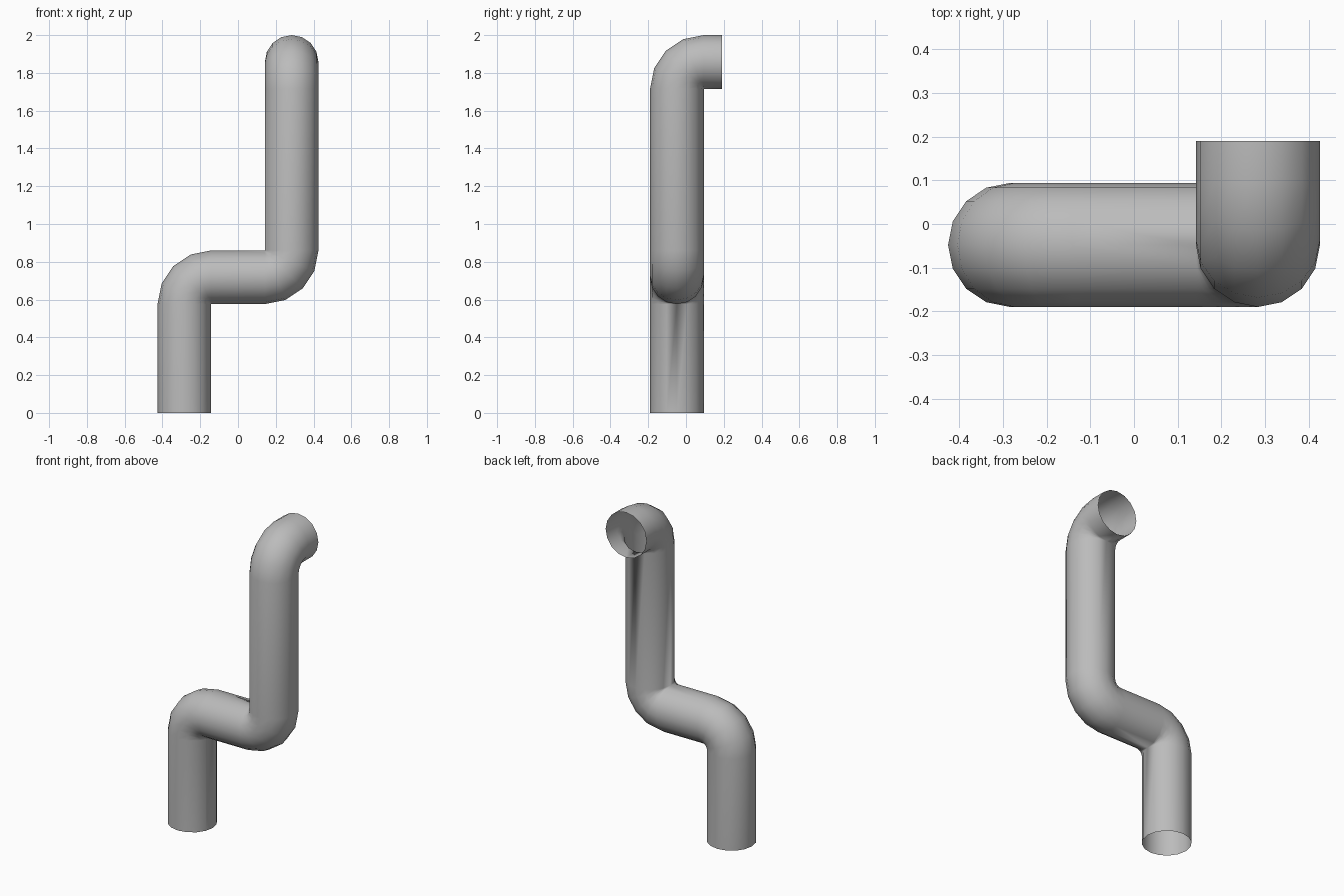
import bpy, bmesh, math
from mathutils import Vector, Quaternion

cube = bpy.data.objects.get("Cube")
if cube:
    bpy.data.objects.remove(cube)

RADIUS, SIDES, STEPS = 0.142, 16, 4
BEND = 0.142  # centre-line radius of each elbow

mat = bpy.data.materials.new("plain grey")
mat.use_nodes = True
grey = (0.5, 0.5, 0.5, 1)
mat.diffuse_color = grey
mat.node_tree.nodes["Principled BSDF"].inputs["Base Color"].default_value = grey

# Corner points of the pipe's centre line
corners = [Vector(p) for p in ((-0.284, -0.048, 0), (-0.284, -0.048, 0.718),
                               (0.284, -0.048, 0.718), (0.284, -0.048, 1.858),
                               (0.284, 0.19, 1.858))]

# Stations along the centre line: position and turn so far
turn = Quaternion()
stations = [(corners[0], turn)]
for before, corner, after in zip(corners, corners[1:], corners[2:]):
    d_in = (corner - before).normalized()
    d_out = (after - corner).normalized()
    axis = d_in.cross(d_out)
    centre = corner + (d_out - d_in) * BEND
    for i in range(STEPS + 1):
        q = Quaternion(axis, math.pi / 2 * i / STEPS)
        stations.append((centre + q @ (-d_out * BEND), q @ turn))
    turn = Quaternion(axis, math.pi / 2) @ turn
stations.append((corners[-1], turn))

# Sweep a ring along the stations, leaving both ends open
bm = bmesh.new()
rings = []
for pos, q in stations:
    angles = [2 * math.pi * k / SIDES for k in range(SIDES)]
    rings.append([bm.verts.new(pos + q @ Vector((math.cos(a), math.sin(a), 0)) * RADIUS)
                  for a in angles])
for low, high in zip(rings, rings[1:]):
    for k in range(SIDES):
        n = (k + 1) % SIDES
        bm.faces.new((low[k], low[n], high[n], high[k]))

# Merge the pinched inner side of each elbow
bmesh.ops.remove_doubles(bm, verts=bm.verts, dist=0.002)
mesh = bpy.data.meshes.new("bent_pipe")
bm.to_mesh(mesh)
bm.free()
mesh.materials.append(mat)
pipe = bpy.data.objects.new("bent_pipe", mesh)
bpy.context.collection.objects.link(pipe)
bpy.context.view_layer.objects.active = pipe
pipe.select_set(True)
bpy.ops.object.shade_smooth()
